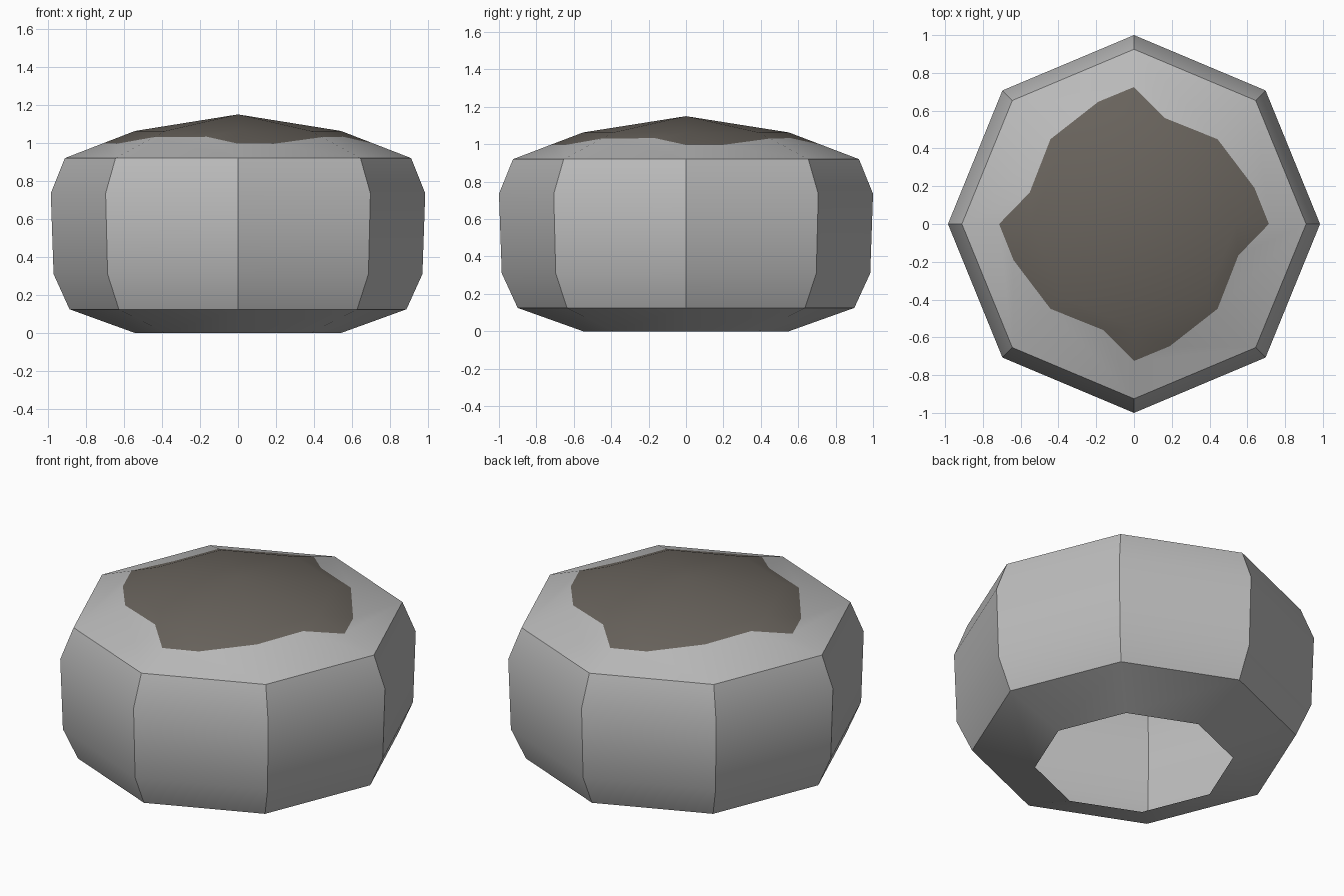
import bpy, bmesh
from math import cos, sin, pi, radians

cube = bpy.data.objects.get("Cube")
if cube:
    bpy.data.objects.remove(cube)

SIDES = 8
X_SCALE = 0.985


def make_material(name, rgb):
    mat = bpy.data.materials.new(name)
    mat.use_nodes = True
    mat.diffuse_color = (*rgb, 1)
    bsdf = mat.node_tree.nodes["Principled BSDF"]
    bsdf.inputs["Base Color"].default_value = (*rgb, 1)
    bsdf.inputs["Roughness"].default_value = 0.9
    return mat


bm = bmesh.new()


def point(r, angle, z):
    return bm.verts.new((r * cos(angle) * X_SCALE, r * sin(angle), z))


def ring(r, z):
    return [point(r, 2 * pi * i / SIDES, z) for i in range(SIDES)]


def face(verts, material):
    bm.faces.new(verts).material_index = material


# Eight-sided wall, open underneath
profile = [(0.55, 0), (0.9, 0.125), (0.985, 0.31), (1.0, 0.735), (0.925, 0.92)]
rings = [ring(r, z) for r, z in profile]
for low, high in zip(rings, rings[1:]):
    for i in range(SIDES):
        j = (i + 1) % SIDES
        face((low[i], low[j], high[j], high[i]), 0)
rim = rings[-1]

# Shallow top: the wavy patch outline lies on the slope from rim to inner ring
rim_r, rim_z = profile[-1]
inner_r, inner_z = 0.55, 1.063
inner = ring(inner_r, inner_z)
apex = bm.verts.new((0, 0, 1.15))


def slope_point(r, degrees):
    offset = radians(degrees % 45 - 22.5)
    reach = r * cos(offset) / cos(pi / SIDES)
    t = (rim_r - reach) / (rim_r - inner_r)
    return point(r, radians(degrees), rim_z + t * (inner_z - rim_z))


quarter = [(0.725, 0), (0.675, 16.5), (0.635, 45), (0.585, 73.5)]
outline = [slope_point(r, a + 90 * q) for q in range(4) for r, a in quarter]

for i in range(SIDES):
    j = (i + 1) % SIDES
    a, mid, b = (outline[(2 * i + k) % len(outline)] for k in range(3))
    face((rim[i], rim[j], b, mid, a), 0)
    face((a, mid, b, inner[j], inner[i]), 1)
    face((inner[i], inner[j], apex), 1)

mesh = bpy.data.meshes.new("stone_drum")
bm.to_mesh(mesh)
bm.free()
drum = bpy.data.objects.new("stone_drum", mesh)
bpy.context.collection.objects.link(drum)
mesh.materials.append(make_material("grey stone", (0.5, 0.5, 0.5)))
mesh.materials.append(make_material("dark brown patch", (0.14, 0.125, 0.108)))

# Smooth up the wall, crisp at the corners
bpy.ops.object.select_all(action="DESELECT")
drum.select_set(True)
bpy.context.view_layer.objects.active = drum
bpy.ops.object.shade_smooth_by_angle(angle=radians(30))
